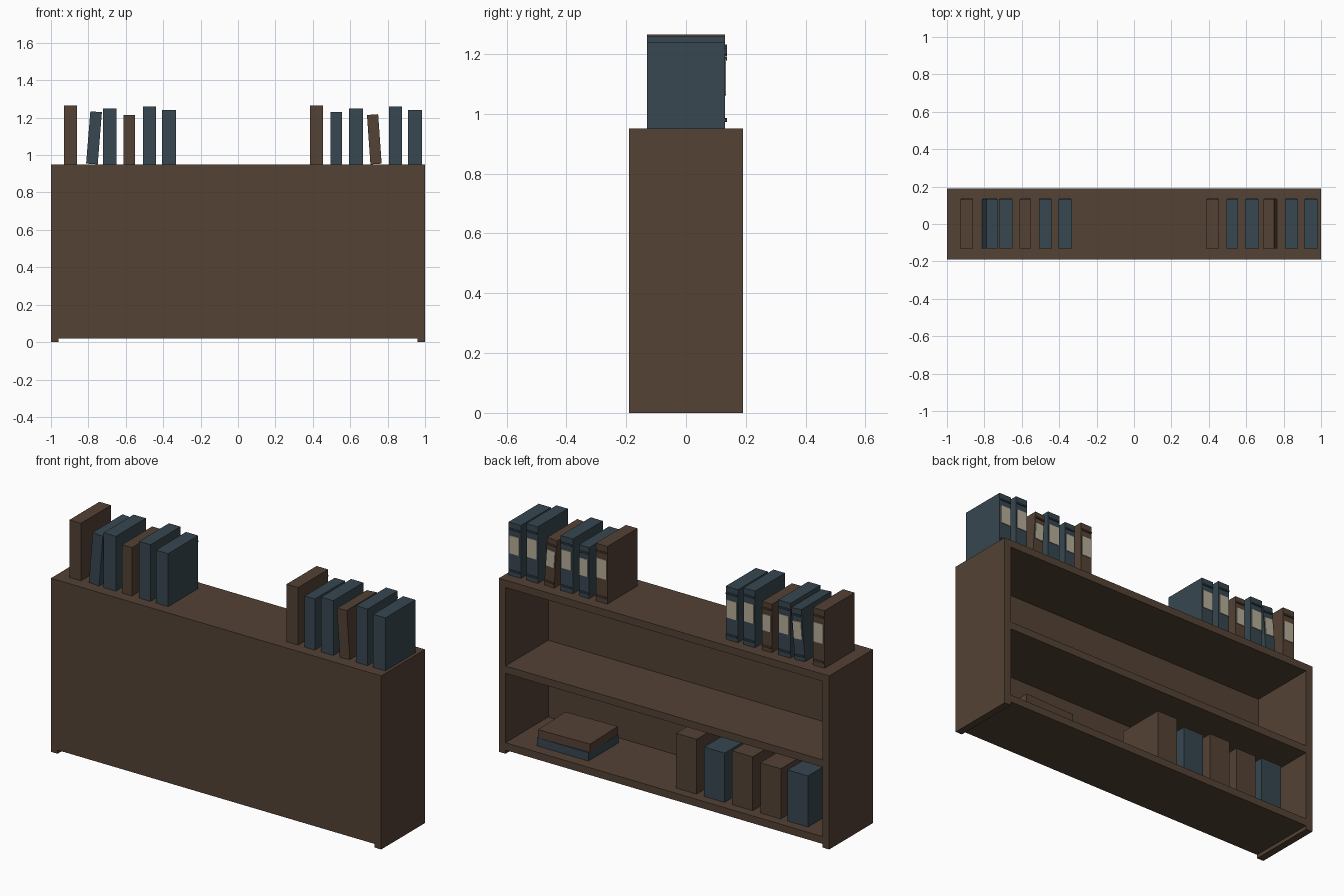
import bpy
from mathutils import Matrix, Vector

if "Cube" in bpy.data.objects:
    bpy.data.objects.remove(bpy.data.objects["Cube"])


def material(name, rgb):
    m = bpy.data.materials.new(name)
    m.diffuse_color = (*rgb, 1)
    m.use_nodes = True
    m.node_tree.nodes["Principled BSDF"].inputs["Base Color"].default_value = m.diffuse_color
    return m


BROWN = material("dark brown wood", (0.088, 0.054, 0.036))
BLUE = material("slate blue", (0.038, 0.063, 0.080))
CREAM = material("label cream", (0.47, 0.42, 0.32))


def box(name, x0, x1, y0, y1, z0, z1, mat, matrix=None):
    """Axis-aligned box, optionally moved by a matrix."""
    bpy.ops.mesh.primitive_cube_add(size=1)
    ob = bpy.context.object
    ob.name = name
    size = Matrix.Diagonal((x1 - x0, y1 - y0, z1 - z0, 1))
    place = Matrix.Translation(((x0 + x1) / 2, (y0 + y1) / 2, (z0 + z1) / 2))
    ob.data.transform((matrix or Matrix()) @ place @ size)
    ob.data.materials.append(mat)
    return ob


# Case: closed towards -y, open towards +y, standing on its side panels
T = 0.04
for side, x in (("left", -1), ("right", 1 - T)):
    box(side + "_side_panel", x, x + T, -0.19, 0.19, 0, 0.95, BROWN)
for name, top in (("bottom_board", 0.06), ("middle_shelf", 0.48), ("top_board", 0.95)):
    box(name, -1 + T, 1 - T, -0.18, 0.19, top - T, top, BROWN)
box("rear_panel", -1 + T, 1 - T, -0.19, -0.18, 0.02, 0.95, BROWN)


def spined_book(name, cx, w, h, mat, lean=0):
    """Book on the top board with two raised bands and a label on its spine."""
    lift = abs(lean) * w / 2
    m = Matrix.Translation((cx, 0, 0.95 + lift)) @ Matrix.Rotation(lean, 4, "Y")
    box(name, -w / 2, w / 2, -0.13, 0.13, 0, h, mat, m)
    for band, f in (("lower", 0.10), ("upper", 0.88)):
        box(f"{name}_{band}_band", -w * 0.44, w * 0.44, 0.129, 0.137,
            f * h - 0.004, f * h + 0.004, mat, m)
    box(name + "_label", -w * 0.4, w * 0.4, 0.129, 0.134, 0.42 * h, 0.76 * h, CREAM, m)


# Two rows of books on top: centre, width, height, colour, lean
rows = {
    "left_book": [(-0.895, 0.07, 0.315, BROWN, 0), (-0.781, 0.062, 0.28, BLUE, 0.08),
                  (-0.686, 0.074, 0.30, BLUE, 0), (-0.581, 0.06, 0.265, BROWN, 0),
                  (-0.474, 0.07, 0.31, BLUE, 0), (-0.369, 0.074, 0.29, BLUE, 0)],
    "right_book": [(0.420, 0.07, 0.315, BROWN, 0), (0.526, 0.062, 0.28, BLUE, 0),
                   (0.631, 0.074, 0.30, BLUE, 0), (0.738, 0.06, 0.265, BROWN, -0.07),
                   (0.841, 0.07, 0.31, BLUE, 0), (0.946, 0.074, 0.29, BLUE, 0)],
}
for row, books in rows.items():
    for i, spec in enumerate(books):
        spined_book(f"{row}_{i + 1}", *spec)

# Thick plain books standing in the lower compartment
for i, (cx, h, mat) in enumerate([(-0.10, 0.30, BROWN), (-0.27, 0.27, BLUE),
                                  (-0.44, 0.295, BROWN), (-0.61, 0.275, BROWN),
                                  (-0.775, 0.28, BLUE)]):
    box(f"lower_book_{i + 1}", cx - 0.062, cx + 0.062, -0.13, 0.14, 0.06, 0.06 + h, mat)

# Two books lying flat in the lower compartment
box("flat_book_bottom", 0.50, 0.81, -0.13, 0.13, 0.06, 0.105, BLUE)
turn = Matrix.Translation(Vector((0.655, 0, 0))) @ Matrix.Rotation(0.03, 4, "Z")
box("flat_book_top", -0.155, 0.155, -0.125, 0.125, 0.105, 0.15, BROWN, turn)
